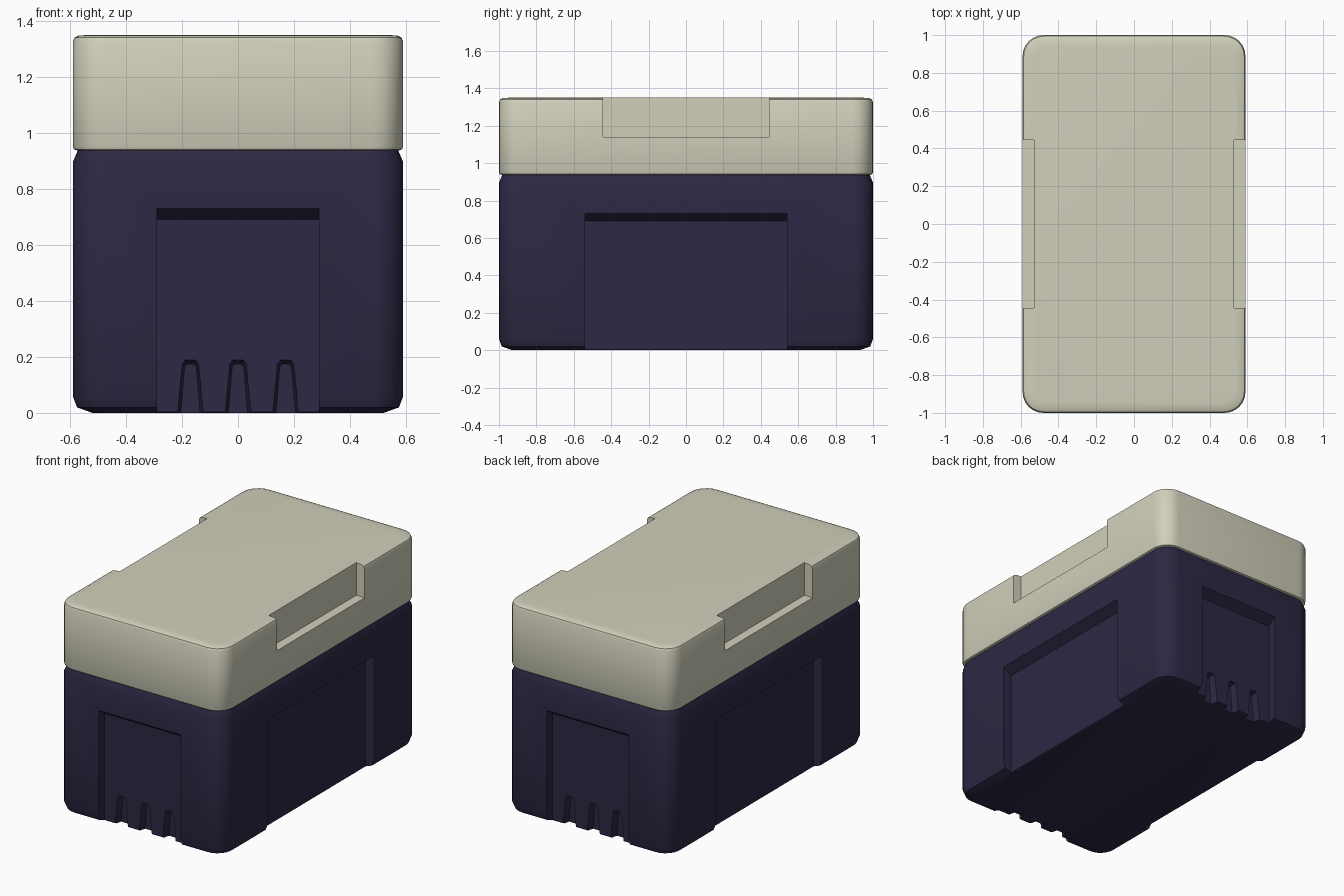
import bpy, bmesh
from math import sin, cos, pi, radians
from mathutils import Matrix, Vector

if "Cube" in bpy.data.objects:
    bpy.data.objects.remove(bpy.data.objects["Cube"])

HX, HY = 0.59, 1.0


def material(name, color):
    m = bpy.data.materials.new(name)
    m.diffuse_color = (*color, 1)
    m.use_nodes = True
    m.node_tree.nodes["Principled BSDF"].inputs["Base Color"].default_value = m.diffuse_color
    return m


def loft(name, rings, mat=None, angle=0):
    """Closed solid skinned through rings of equal point count."""
    bm = bmesh.new()
    rot = Matrix.Rotation(angle, 3, 'Z')
    loops = [[bm.verts.new(rot @ Vector(p)) for p in r] for r in rings]
    n = len(loops[0])
    for a, b in zip(loops, loops[1:]):
        for i in range(n):
            j = (i + 1) % n
            bm.faces.new((a[i], a[j], b[j], b[i]))
    bm.faces.new(loops[0][::-1])
    bm.faces.new(loops[-1])
    bmesh.ops.recalc_face_normals(bm, faces=bm.faces)
    me = bpy.data.meshes.new(name)
    bm.to_mesh(me)
    bm.free()
    ob = bpy.data.objects.new(name, me)
    bpy.context.collection.objects.link(ob)
    if mat:
        me.materials.append(mat)
    return ob


def rounded_box(name, profile, mat, radius=0.11, seg=6):
    """Rounded rectangle swept through (inset, z) profile points."""
    rings = []
    for inset, z in profile:
        r = radius - inset * 0.6
        cx, cy = HX - inset - r, HY - inset - r
        ring = []
        for k, (sx, sy) in enumerate(((1, 1), (-1, 1), (-1, -1), (1, -1))):
            for s in range(seg + 1):
                t = (k + s / seg) * pi / 2
                ring.append((sx * cx + r * cos(t), sy * cy + r * sin(t), z))
        rings.append(ring)
    return loft(name, rings, mat)


def carve(target, cutter):
    mod = target.modifiers.new("carve", 'BOOLEAN')
    mod.operation, mod.solver, mod.object = 'DIFFERENCE', 'EXACT', cutter
    cutter.hide_render = True
    bpy.context.view_layer.objects.active = target
    bpy.ops.object.modifier_apply(modifier=mod.name)
    bpy.data.objects.remove(cutter)


def panel_cutter(half_width, half, profile, angle):
    """Prism of (depth, z) points cut into one face."""
    return loft("panel_cutter", [[(u, -half + d, z) for d, z in profile]
                                 for u in (-half_width, half_width)], None, angle)


def groove_cutter(x, angle):
    """Tapered drainage groove, narrowing inward and upward."""
    rings = []
    for d, w0, w1, top in ((0.02, 0.055, 0.036, 0.20), (0.06, 0.046, 0.029, 0.188),
                           (0.105, 0.035, 0.021, 0.175)):
        wb = w0 + (w0 - w1) * 0.25
        y = -HY + d
        rings.append([(x - wb, y, -0.05), (x + wb, y, -0.05),
                      (x + w1, y, top - 0.012), (x + w1 - 0.01, y, top),
                      (x - w1 + 0.01, y, top), (x - w1, y, top - 0.012)])
    return loft("groove_cutter", rings, None, angle)


navy = material("navy_plastic", (0.026, 0.021, 0.058))
cream = material("cream_plastic", (0.64, 0.63, 0.50))

# Lower tub and lid
body = rounded_box("cooler_body", [(0.07, 0), (0.015, 0.02), (0, 0.06),
                                   (0, 0.895), (0.018, 0.938)], navy)
lid = rounded_box("cooler_lid", [(0.018, 0.936), (0.004, 0.941), (0, 0.952), (0, 1.325),
                                 (0.006, 1.34), (0.02, 1.347), (0.055, 1.35)], cream)

# Recessed panels with a sloped upper edge on all four faces
panel = [(-0.09, -0.1), (0.06, -0.1), (0.06, 0.69), (-0.09, 0.79)]
for a in (0, pi):
    carve(body, panel_cutter(0.29, HY, panel, a))
    for gx in (-0.17, 0, 0.17):
        carve(body, groove_cutter(gx, a))
    carve(body, panel_cutter(0.54, HX, panel, a + pi / 2))

# Hand grips on the long sides of the lid
grip = [(-0.1, 1.14), (0.06, 1.14), (0.06, 1.45), (-0.1, 1.45)]
for a in (pi / 2, -pi / 2):
    carve(lid, panel_cutter(0.445, HX, grip, a))

for ob in (body, lid):
    bpy.ops.object.select_all(action='DESELECT')
    ob.select_set(True)
    bpy.context.view_layer.objects.active = ob
    bpy.ops.object.shade_smooth_by_angle(angle=radians(40))
